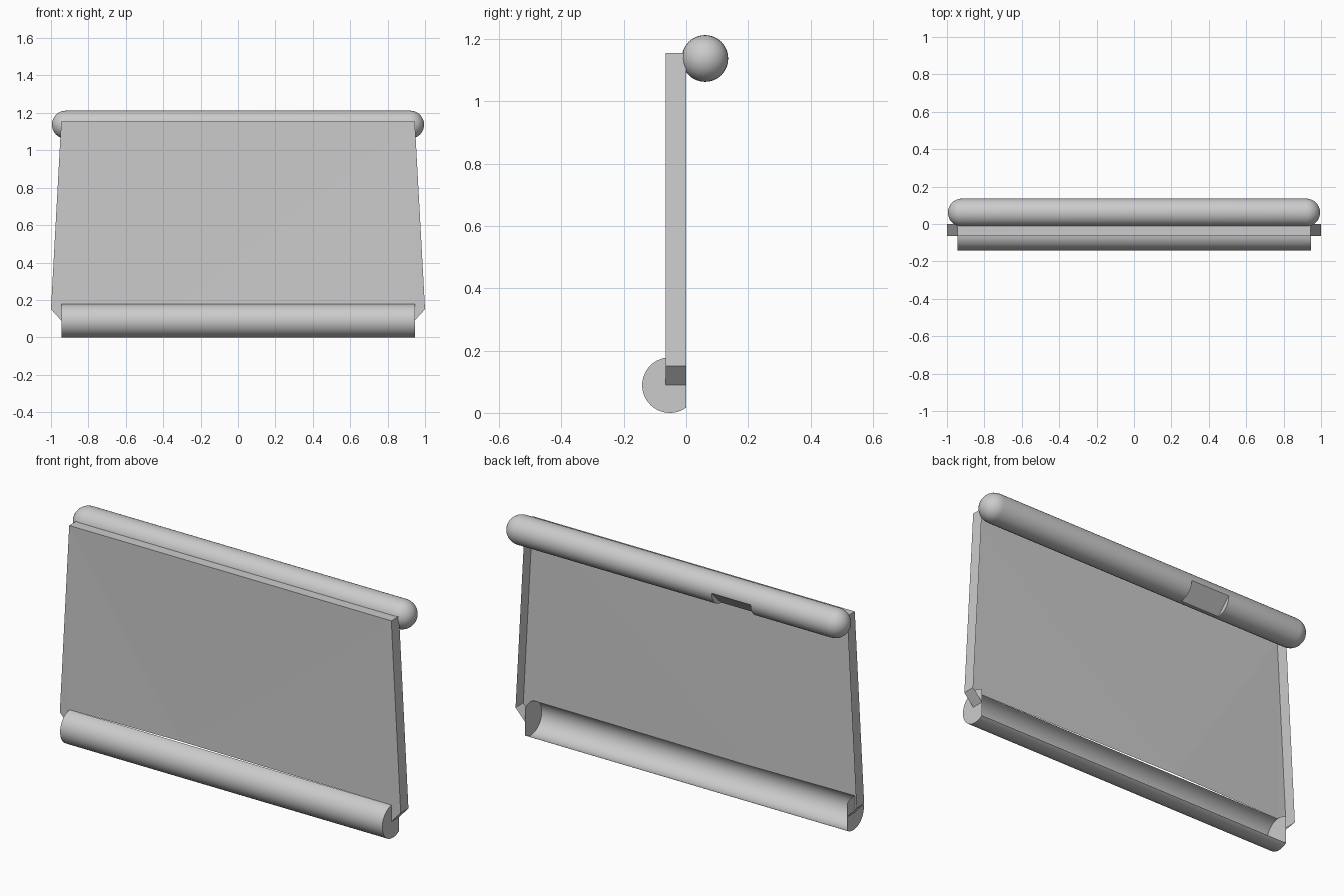
import bpy, bmesh, math
from mathutils import Matrix, Vector

cube = bpy.data.objects.get("Cube")
if cube:
    bpy.data.objects.remove(cube, do_unlink=True)

grey = bpy.data.materials.new("light grey")
grey.use_nodes = True
colour = (0.6, 0.6, 0.6, 1)
grey.diffuse_color = colour
grey.node_tree.nodes["Principled BSDF"].inputs["Base Color"].default_value = colour


def make(name, bm, smooth=False):
    mesh = bpy.data.meshes.new(name)
    bm.to_mesh(mesh)
    bm.free()
    mesh.materials.append(grey)
    ob = bpy.data.objects.new(name, mesh)
    bpy.context.collection.objects.link(ob)
    if smooth:
        bpy.ops.object.select_all(action='DESELECT')
        ob.select_set(True)
        bpy.context.view_layer.objects.active = ob
        bpy.ops.object.shade_smooth_by_angle(angle=math.radians(35))
    return ob


def face(bm, pts, flip=False):
    verts = [bm.verts.new(p) for p in pts]
    bm.faces.new(verts[::-1] if flip else verts)


FRONT = -0.065               # depth of the front sheet; rim ends at y = 0
HALF, WIDE = 0.945, 1.0      # half widths at the top and at the lower corners
TOP, CORNER, CHIN, SEAM = 1.155, 0.15, 0.09, 0.178

# Front sheet, pressed in slightly at the lower edge
bm = bmesh.new()
dent = (-0.3, FRONT + 0.013, SEAM)
corners = [(HALF, FRONT, SEAM), (HALF, FRONT, TOP),
           (-HALF, FRONT, TOP), (-HALF, FRONT, SEAM)]
for a, b in zip(corners, corners[1:]):
    face(bm, (dent, a, b))
for s in (1, -1):
    face(bm, [(s * x, FRONT, z) for x, z in
              ((HALF, CHIN), (WIDE, CORNER), (HALF, TOP), (HALF, SEAM))], s < 0)
bmesh.ops.remove_doubles(bm, verts=bm.verts, dist=0.0001)
make("front_sheet", bm)

# Rim: sloping sides, chamfered lower corners and top ledge
bm = bmesh.new()
for s in (1, -1):
    path = [(HALF, CHIN), (WIDE, CORNER), (HALF, TOP)]
    for (x1, z1), (x2, z2) in zip(path, path[1:]):
        face(bm, [(s * x1, FRONT, z1), (s * x1, 0, z1),
                  (s * x2, 0, z2), (s * x2, FRONT, z2)], s < 0)
face(bm, [(-HALF, FRONT, TOP), (HALF, FRONT, TOP), (HALF, 0, TOP), (-HALF, 0, TOP)])
bmesh.ops.remove_doubles(bm, verts=bm.verts, dist=0.0001)
make("rim", bm)

# Lower trough: rolled sheet open at the back, with flat end caps
CY, CZ, R = -0.052, 0.089, 0.089
cut = math.degrees(math.acos(-CY / R))


def arc(start, end, steps=32):
    angles = [math.radians(start + (end - start) * i / steps) for i in range(steps + 1)]
    return [(CY + R * math.cos(a), CZ + R * math.sin(a)) for a in angles]


bm = bmesh.new()
roll = arc(97, 360 - cut)
for (y1, z1), (y2, z2) in zip(roll, roll[1:]):
    face(bm, [(-HALF, y1, z1), (-HALF, y2, z2), (HALF, y2, z2), (HALF, y1, z1)])
bmesh.ops.remove_doubles(bm, verts=bm.verts, dist=0.0001)
make("lower_trough", bm, True)
bm = bmesh.new()
for s in (1, -1):
    face(bm, [(s * HALF, y, z) for y, z in arc(cut, 360 - cut)], s < 0)
make("trough_end_caps", bm)

# Upper bar: capsule made by parting the halves of a sphere
BAR_R, BAR_Y, BAR_Z = 0.075, 0.061, 1.137
bm = bmesh.new()
bmesh.ops.create_uvsphere(bm, u_segments=32, v_segments=16, radius=BAR_R,
                          matrix=Matrix.Rotation(math.pi / 2, 4, 'Y'))
middle = [e for e in bm.edges if all(abs(v.co.x) < 0.001 for v in e.verts)]
bmesh.ops.split_edges(bm, edges=middle)
for v in bm.verts:
    side = sum(f.calc_center_median().x for f in v.link_faces)
    v.co += Vector((math.copysign(0.995 - BAR_R, side), BAR_Y, BAR_Z))
rims = [e for e in bm.edges if e.is_boundary]
bmesh.ops.bridge_loops(bm, edges=rims)
bmesh.ops.recalc_face_normals(bm, faces=bm.faces)
bar = make("upper_bar", bm)

# Flat notch low on the back of the bar
bm = bmesh.new()
bmesh.ops.create_cube(bm, size=1)
tilt = Matrix.Rotation(math.radians(-45), 4, 'X')
centre = Vector((-0.36, BAR_Y, BAR_Z)) + tilt @ Vector((0, 0.1, 0))
bmesh.ops.transform(bm, verts=bm.verts,
                    matrix=Matrix.Translation(centre) @ tilt @ Matrix.Diagonal((0.23, 0.1, 0.2, 1)))
cutter = make("notch_cutter", bm)
cutter.hide_render = True
mod = bar.modifiers.new("notch", 'BOOLEAN')
mod.operation = 'DIFFERENCE'
mod.object = cutter
bpy.ops.object.select_all(action='DESELECT')
bar.select_set(True)
bpy.context.view_layer.objects.active = bar
bpy.ops.object.modifier_apply(modifier=mod.name)
bpy.data.objects.remove(cutter, do_unlink=True)
bpy.ops.object.shade_smooth_by_angle(angle=math.radians(30))
